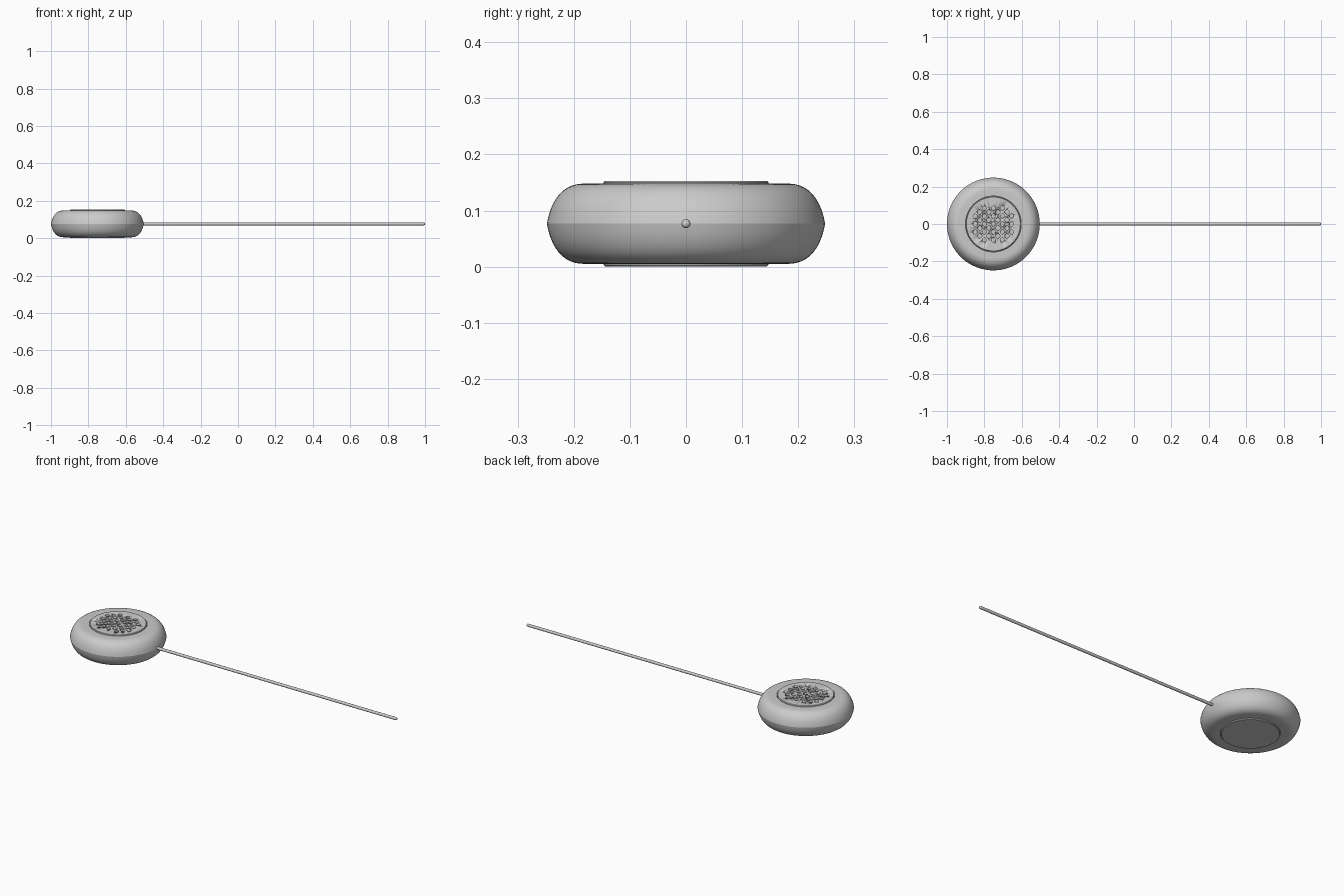
import bpy, bmesh, math
from mathutils import Vector, Matrix
from mathutils.geometry import interpolate_bezier

if "Cube" in bpy.data.objects:
    bpy.data.objects.remove(bpy.data.objects["Cube"])

CX, R, MID = -0.752, 0.248, 0.0765


def finish(name, bm, angle=30):
    bmesh.ops.remove_doubles(bm, verts=bm.verts, dist=1e-5)
    bmesh.ops.recalc_face_normals(bm, faces=bm.faces)
    me = bpy.data.meshes.new(name)
    bm.to_mesh(me)
    bm.free()
    ob = bpy.data.objects.new(name, me)
    bpy.context.collection.objects.link(ob)
    bpy.ops.object.select_all(action='DESELECT')
    ob.select_set(True)
    bpy.context.view_layer.objects.active = ob
    bpy.ops.object.shade_smooth_by_angle(angle=math.radians(angle))
    return ob


def lathe(name, profile, steps=96, angle=30, matrix=None):
    """Spin an (r, z) profile that starts and ends on the axis."""
    bm = bmesh.new()
    vs = [bm.verts.new((r, 0, z)) for r, z in profile]
    es = [bm.edges.new(p) for p in zip(vs, vs[1:])]
    bmesh.ops.spin(bm, geom=vs + es, cent=(0, 0, 0), axis=(0, 0, 1),
                   angle=math.tau, steps=steps)
    bm.transform(matrix or Matrix.Translation((CX, 0, MID)))
    return finish(name, bm, angle)


# rounded puck body with a shallow well on top and bottom
arc = interpolate_bezier(Vector((R, 0, 0)), Vector((0.240, 0.045, 0)),
                         Vector((0.218, 0.0715, 0)), Vector((0.182, 0.0715, 0)), 14)
upper = [(p.x, p.y) for p in arc] + [(0.149, 0.0715), (0.149, 0.056), (0, 0.056)]
lower = [(r, -z) for r, z in reversed(upper[1:])]
lathe("puck_body", lower + upper, angle=18)

# inset discs, slightly proud of the body
disc = [(0, 0.055), (0.147, 0.055), (0.147, 0.0735), (0.144, 0.0765), (0, 0.0765)]
grille = lathe("speaker_grille", disc)
lathe("base_pad", [(r, -z) for r, z in disc])

# staggered grille holes
bm = bmesh.new()
for i in range(-4, 5):
    for j in range(-4, 5):
        if (i + j) % 2 == 0 and abs(i) + abs(j) < 7:
            bmesh.ops.create_cone(
                bm, cap_ends=True, segments=20, radius1=0.011, radius2=0.011, depth=0.03,
                matrix=Matrix.Translation((CX + i * 0.0242, j * 0.0213, MID + 0.077)))
cutter = finish("grille_hole_cutter", bm)
cutter.hide_render = True
cutter.hide_set(True)
cut = grille.modifiers.new("holes", 'BOOLEAN')
cut.operation = 'DIFFERENCE'
cut.solver = 'EXACT'
cut.object = cutter

# straight cord with a rounded tip
c = 0.008
tip = [(c * math.cos(a), 1 - c + c * math.sin(a))
       for a in (k * math.pi / 12 for k in range(6))]
lathe("cord", [(0, -0.53), (c, -0.53)] + tip + [(0, 1.0)], steps=24,
      matrix=Matrix.Translation((0, 0, MID)) @ Matrix.Rotation(math.pi / 2, 4, 'Y'))
